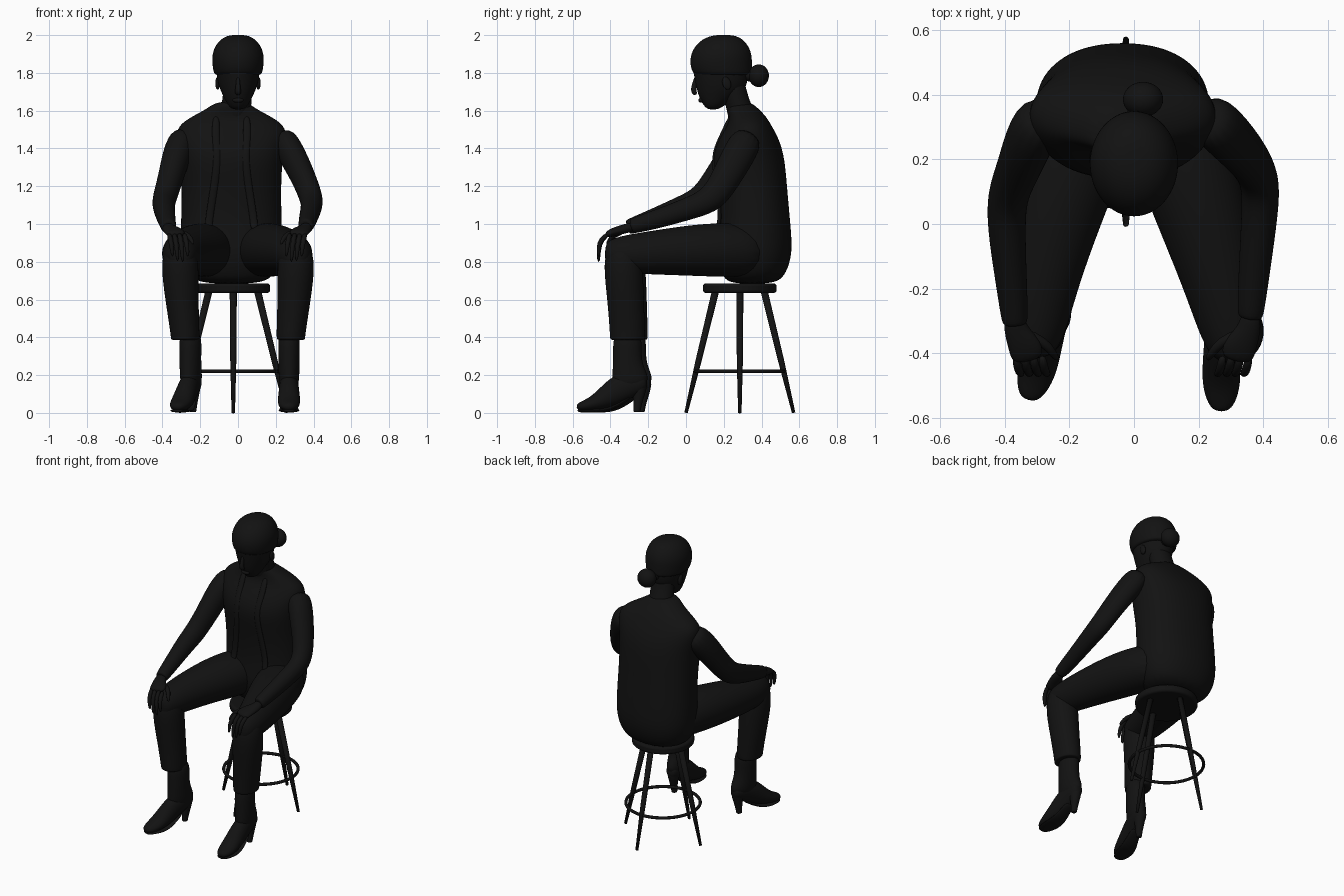
import bpy, math
from mathutils import Vector, Matrix

mat = bpy.data.materials.new("black")
mat.diffuse_color = (0.006, 0.006, 0.006, 1)


def finish(ob, name, subsurf=0):
    ob.name = name
    ob.data.materials.append(mat)
    for p in ob.data.polygons:
        p.use_smooth = True
    if subsurf:
        m = ob.modifiers.new("smooth", 'SUBSURF')
        m.levels = m.render_levels = subsurf
    return ob


def loft(name, pts, seg=16, flat=False, subsurf=2, power=1.0):
    """Skin elliptical rings (x, y, z, half width, half depth) along a path."""
    P = [Vector(p[:3]) for p in pts]
    verts, faces, n = [], [], len(pts)
    for i, p in enumerate(pts):
        t = (P[min(i + 1, n - 1)] - P[max(i - 1, 0)]).normalized()
        if flat:
            t = Vector((0, 0, 1))
        side = (Vector((1, 0, 0)) - t * t.x).normalized()
        up = t.cross(side)
        for k in range(seg):
            a = 2 * math.pi * k / seg
            c, s = math.cos(a), math.sin(a)
            c = math.copysign(abs(c) ** power, c)
            s = math.copysign(abs(s) ** power, s)
            verts.append(P[i] + side * c * p[3] + up * s * p[4])
    for i in range(n - 1):
        for k in range(seg):
            j = (k + 1) % seg
            faces.append((i * seg + k, i * seg + j, (i + 1) * seg + j, (i + 1) * seg + k))
    faces.append(tuple(reversed(range(seg))))
    faces.append(tuple(range((n - 1) * seg, n * seg)))
    me = bpy.data.meshes.new(name)
    me.from_pydata(verts, [], faces)
    ob = bpy.data.objects.new(name, me)
    bpy.context.collection.objects.link(ob)
    return finish(ob, name, subsurf)


def ball(name, loc, rad, rot=(0, 0, 0)):
    bpy.ops.mesh.primitive_uv_sphere_add(segments=32, ring_count=20, location=loc, rotation=rot)
    ob = bpy.context.object
    ob.scale = rad
    return finish(ob, name)


# stool: round seat, four splayed legs, foot ring
SX, SY = -0.025, 0.285
bpy.ops.mesh.primitive_cylinder_add(vertices=48, radius=0.195, depth=0.05, location=(SX, SY, 0.66))
seat = finish(bpy.context.object, "stool_seat")
bev = seat.modifiers.new("round", 'BEVEL')
bev.width, bev.segments = 0.014, 3
bpy.ops.object.shade_smooth_by_angle()
for i in range(4):
    a = i * math.pi / 2
    c, s = math.cos(a), math.sin(a)
    loft("stool_leg", [(SX + r * c, SY + r * s, z, w, w) for r, z, w in
                       ((0.285, 0, 0.009), (0.22, 0.27, 0.016), (0.13, 0.64, 0.019))], 12, subsurf=0)
bpy.ops.mesh.primitive_torus_add(major_radius=0.232, minor_radius=0.01, major_segments=48,
                                 minor_segments=10, location=(SX, SY, 0.22))
finish(bpy.context.object, "stool_foot_ring")

# jacket torso
loft("torso", [(-0.035, y, z, a, b) for z, y, a, b in (
    (0.68, 0.35, 0.17, 0.13), (0.74, 0.36, 0.24, 0.175), (0.85, 0.358, 0.275, 0.21),
    (1.0, 0.365, 0.27, 0.19), (1.2, 0.347, 0.265, 0.19), (1.35, 0.325, 0.275, 0.2),
    (1.45, 0.33, 0.295, 0.165), (1.52, 0.335, 0.29, 0.12), (1.57, 0.325, 0.21, 0.1),
    (1.61, 0.3, 0.13, 0.085), (1.65, 0.275, 0.08, 0.065))], 20, flat=True, power=0.9)
for s in (-1, 1):
    loft("jacket_front_edge", [(-0.035 + s * x, y, z, 0.022, 0.012) for x, y, z in (
        (0.08, 0.24, 1.58), (0.085, 0.185, 1.46), (0.07, 0.138, 1.36),
        (0.09, 0.165, 1.2), (0.12, 0.185, 1.02), (0.12, 0.16, 0.97))], 8)

# neck, head, face, hair
loft("neck", [(-0.02, 0.31, 1.52, 0.09, 0.08), (-0.01, 0.28, 1.62, 0.08, 0.066),
              (0, 0.255, 1.7, 0.078, 0.066), (0, 0.23, 1.8, 0.08, 0.07)])
loft("head", [(0, (f + b) / 2, z, w, (b - f) / 2) for z, f, b, w in (
    (1.605, 0.115, 0.17, 0.03), (1.63, 0.09, 0.21, 0.056), (1.67, 0.068, 0.26, 0.076),
    (1.71, 0.055, 0.315, 0.096), (1.76, 0.045, 0.33, 0.112), (1.82, 0.032, 0.335, 0.12),
    (1.88, 0.03, 0.335, 0.12), (1.94, 0.07, 0.3, 0.1), (1.98, 0.13, 0.24, 0.05))], flat=True)
loft("nose", [(0, 0.06, 1.79, 0.009, 0.01), (0, 0.043, 1.74, 0.012, 0.014),
              (0, 0.038, 1.7, 0.019, 0.017), (0, 0.055, 1.685, 0.016, 0.012)], 8)
ball("lips", (0, 0.08, 1.655), (0.03, 0.014, 0.013))
for s in (-1, 1):
    ball("ear", (s * 0.108, 0.215, 1.745), (0.012, 0.022, 0.035), (0.3, 0, 0))
loft("hair", [(0, y, z, a, b) for z, y, a, b in (
    (1.785, 0.2, 0.122, 0.145), (1.8, 0.192, 0.132, 0.162), (1.85, 0.185, 0.14, 0.168),
    (1.9, 0.187, 0.14, 0.165), (1.95, 0.19, 0.12, 0.14), (1.985, 0.195, 0.085, 0.1),
    (2.002, 0.2, 0.04, 0.045))], flat=True)
ball("hair_bun", (0.028, 0.385, 1.785), (0.062, 0.054, 0.06))
ball("hair_bun_root", (0.015, 0.335, 1.79), (0.04, 0.03, 0.035))

# sleeves
arms = {
    "right": [(0.22, 0.34, 1.48, 0.075, 0.085), (0.285, 0.28, 1.37, 0.075, 0.09),
              (0.35, 0.21, 1.24, 0.066, 0.08), (0.392, 0.14, 1.13, 0.062, 0.075),
              (0.39, 0.04, 1.09, 0.058, 0.062), (0.372, -0.14, 1.03, 0.05, 0.052),
              (0.36, -0.28, 0.99, 0.042, 0.042), (0.358, -0.29, 0.987, 0.036, 0.036)],
    "left": [(-0.275, 0.35, 1.48, 0.08, 0.085), (-0.325, 0.26, 1.37, 0.078, 0.09),
             (-0.357, 0.17, 1.24, 0.068, 0.08), (-0.392, 0.09, 1.13, 0.064, 0.075),
             (-0.395, -0.01, 1.09, 0.06, 0.065), (-0.38, -0.17, 1.03, 0.05, 0.052),
             (-0.368, -0.3, 0.985, 0.042, 0.042), (-0.367, -0.31, 0.982, 0.036, 0.036)]}
for k, pts in arms.items():
    loft(k + "_sleeve", pts)

# hands draped over the knees
for k, s, wx, cx in (("right", 1, 0.36, 0.325), ("left", -1, -0.37, -0.335)):
    loft(k + "_palm", [(wx, -0.27, 0.99, 0.03, 0.025), (wx, -0.32, 0.975, 0.036, 0.026),
                       (cx, -0.38, 0.96, 0.055, 0.024), (cx - s * 0.01, -0.425, 0.94, 0.052, 0.018)], 12)
    for i in range(4):
        x = cx + s * (-0.05 + 0.027 * i)
        drop = (0.03, 0.0, 0.005, 0.03)[i]
        loft(k + "_finger", [(x, -0.405, 0.95, 0.014, 0.014), (x - s * 0.008, -0.45, 0.92, 0.015, 0.015),
                             (x - s * 0.016, -0.464, 0.86 + drop / 2, 0.013, 0.013),
                             (x - s * 0.02, -0.462, 0.795 + drop, 0.008, 0.008)], 8, subsurf=1)
    loft(k + "_thumb", [(wx - s * 0.02, -0.33, 0.965, 0.018, 0.018), (cx - s * 0.06, -0.365, 0.95, 0.017, 0.017),
                        (cx - s * 0.085, -0.4, 0.925, 0.014, 0.014), (cx - s * 0.1, -0.42, 0.89, 0.008, 0.008)],
         8, subsurf=1)

# trousers
for k, s, dx, dy in (("right", 1, 0.0, 0.0), ("left", -1, -0.025, 0.015)):
    loft(k + "_thigh", [(s * x + dx * f, y + dy, z, a, b) for x, y, z, a, b, f in (
        (0.09, 0.42, 0.85, 0.13, 0.13, 1), (0.15, 0.22, 0.865, 0.16, 0.15, 1),
        (0.215, 0.02, 0.86, 0.145, 0.137, 1), (0.27, -0.18, 0.848, 0.12, 0.118, 0.6),
        (0.3, -0.32, 0.84, 0.103, 0.103, 0.2), (0.308, -0.4, 0.835, 0.075, 0.085, 0),
        (0.308, -0.43, 0.835, 0.035, 0.05, 0))])
    loft(k + "_shin", [(s * x, y + dy, z, a, b) for x, y, z, a, b in (
        (0.307, -0.34, 0.9, 0.06, 0.06), (0.307, -0.335, 0.84, 0.095, 0.098),
        (0.306, -0.33, 0.74, 0.1, 0.105), (0.295, -0.318, 0.58, 0.088, 0.098),
        (0.28, -0.31, 0.42, 0.078, 0.095), (0.28, -0.31, 0.39, 0.077, 0.094),
        (0.28, -0.31, 0.385, 0.07, 0.085))])

# heeled boots
for k, x0, dy, turn in (("right", 0.27, 0.0, 0.0), ("left", -0.255, 0.025, -0.28)):
    M = Matrix.Translation((x0, -0.32 + dy, 0)) @ Matrix.Rotation(turn, 4, 'Z')
    shaft = loft(k + "_boot_shaft", [(0, y, z, a, b) for y, z, a, b in (
        (0.012, 0.44, 0.06, 0.078), (0.008, 0.32, 0.058, 0.076), (0.012, 0.24, 0.056, 0.082),
        (0.025, 0.18, 0.056, 0.1), (0.03, 0.13, 0.046, 0.085))])
    foot = loft(k + "_boot_foot", [(0, y, z, a, b) for y, z, a, b in (
        (0.115, 0.165, 0.03, 0.04), (0.07, 0.16, 0.048, 0.06), (-0.01, 0.145, 0.052, 0.08),
        (-0.09, 0.09, 0.058, 0.066), (-0.16, 0.052, 0.062, 0.043), (-0.22, 0.036, 0.05, 0.029),
        (-0.26, 0.03, 0.025, 0.018))])
    sole = loft(k + "_boot_sole", [(0, y, z, a, 0.01) for y, z, a in (
        (0.03, 0.085, 0.035), (-0.04, 0.04, 0.042), (-0.1, 0.014, 0.055),
        (-0.17, 0.011, 0.06), (-0.23, 0.012, 0.045), (-0.255, 0.014, 0.025))], 12)
    heel = loft(k + "_boot_heel", [(0, y, z, a, b) for y, z, a, b in (
        (0.07, 0.17, 0.042, 0.05), (0.072, 0.12, 0.036, 0.04), (0.066, 0.06, 0.024, 0.024),
        (0.06, 0.012, 0.019, 0.02), (0.06, 0.003, 0.018, 0.019))], 12)
    for ob in (shaft, foot, sole, heel):
        ob.data.transform(M)
